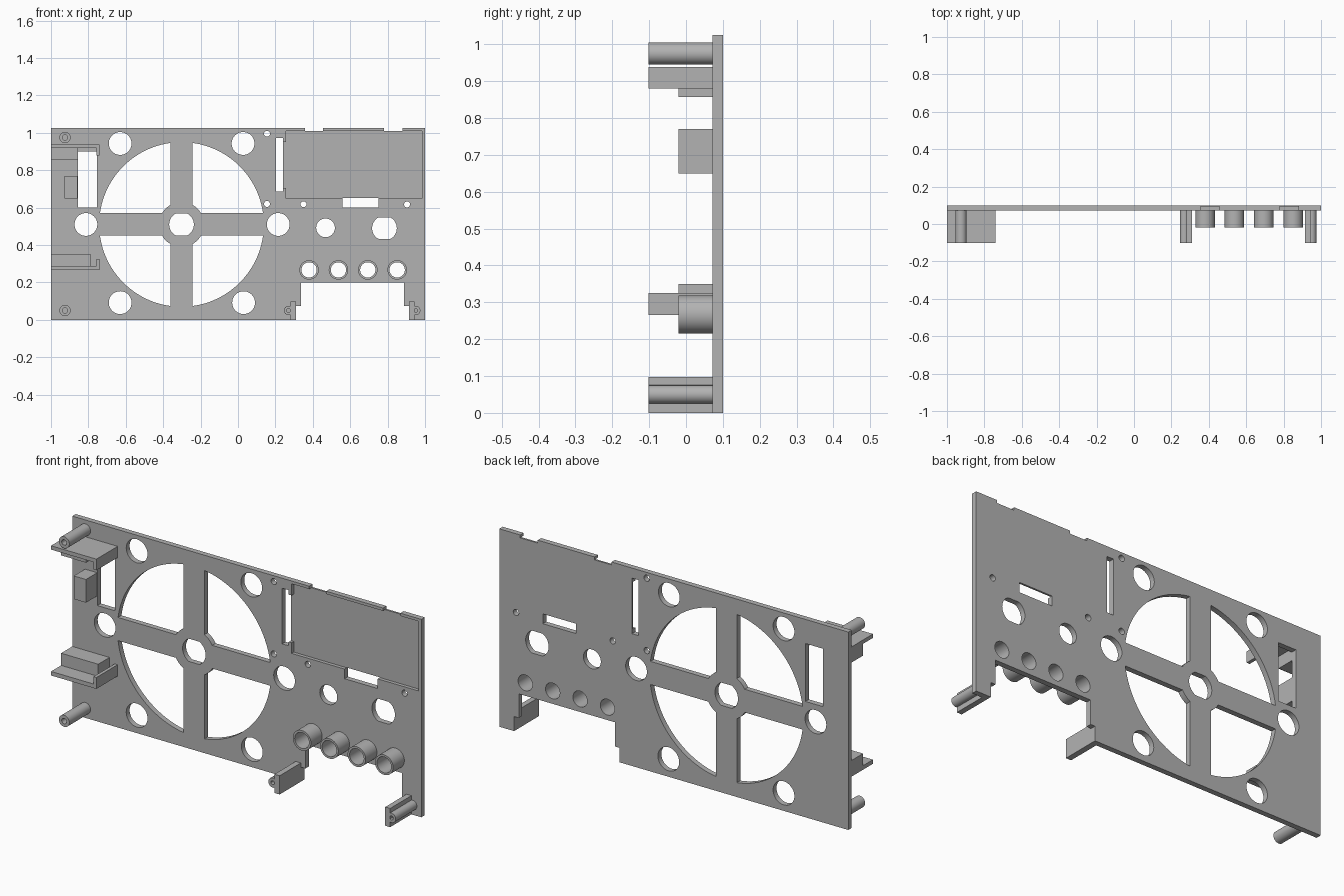
import bpy
import bmesh
from math import sin, cos, pi, asin, acos, radians

cube = bpy.data.objects.get("Cube")
if cube:
    bpy.data.objects.remove(cube, do_unlink=True)

grey = bpy.data.materials.new("matte grey")
grey.use_nodes = True
colour = (0.45, 0.45, 0.45, 1)
grey.diffuse_color = colour
grey.node_tree.nodes["Principled BSDF"].inputs["Base Color"].default_value = colour

FRONT, BACK = 0.072, 0.1      # panel faces
REACH, SHORT = -0.102, -0.02  # front ends of long and short fittings


def finish(name, bm, smooth=False):
    bmesh.ops.recalc_face_normals(bm, faces=bm.faces[:])
    mesh = bpy.data.meshes.new(name)
    bm.to_mesh(mesh)
    bm.free()
    mesh.materials.append(grey)
    ob = bpy.data.objects.new(name, mesh)
    bpy.context.collection.objects.link(ob)
    if smooth:
        shade(ob)
    return ob


def shade(ob):
    bpy.ops.object.select_all(action='DESELECT')
    ob.select_set(True)
    bpy.context.view_layer.objects.active = ob
    bpy.ops.object.shade_smooth_by_angle(angle=radians(30))


def prism(bm, pts, y0, y1):
    """Extrude an x-z outline from y0 to y1."""
    a = [bm.verts.new((x, y0, z)) for x, z in pts]
    b = [bm.verts.new((x, y1, z)) for x, z in pts]
    bm.faces.new(a)
    bm.faces.new(b[::-1])
    for i in range(len(a)):
        j = (i + 1) % len(a)
        bm.faces.new((a[i], b[i], b[j], a[j]))


def rect(x0, x1, z0, z1):
    return [(x0, z0), (x1, z0), (x1, z1), (x0, z1)]


def circle(x, z, r, flat=None, n=40):
    """Round outline, optionally flattened at top and bottom."""
    f = flat or r
    return [(x + r * cos(2 * pi * i / n), z + max(-f, min(f, r * sin(2 * pi * i / n))))
            for i in range(n)]


def boxes(name, parts):
    bm = bmesh.new()
    for x0, x1, z0, z1, y0 in parts:
        prism(bm, rect(x0, x1, z0, z1), y0, FRONT)
    return finish(name, bm)


def tube(name, x, z, r_out, r_in, y0, y1=FRONT, n=32):
    bm = bmesh.new()
    rings = [[bm.verts.new((px, y, pz)) for px, pz in circle(x, z, r, n=n)]
             for r, y in ((r_out, y0), (r_out, y1), (r_in, y1), (r_in, y0))]
    for k in range(4):
        a, b = rings[k], rings[(k + 1) % 4]
        for i in range(n):
            j = (i + 1) % n
            bm.faces.new((a[i], a[j], b[j], b[i]))
    return finish(name, bm, True)


def cut(ob, outlines, y0, y1):
    bm = bmesh.new()
    for pts in outlines:
        prism(bm, pts, y0, y1)
    cutter = finish("cutter", bm)
    cutter.hide_render = True
    mod = ob.modifiers.new("cut", 'BOOLEAN')
    mod.operation = 'DIFFERENCE'
    mod.solver = 'EXACT'
    mod.object = cutter
    bpy.context.view_layer.objects.active = ob
    bpy.ops.object.modifier_apply(modifier=mod.name)
    bpy.data.objects.remove(cutter, do_unlink=True)


# Panel outline with stepped bottom opening and top edge notches
TOP, LIP = 1.025, 1.01
outline = [(-1, 0), (0.31, 0), (0.31, 0.075), (0.336, 0.075), (0.336, 0.2),
           (0.888, 0.2), (0.888, 0.075), (0.915, 0.075), (0.915, 0), (1, 0), (1, TOP)]
for x0, x1 in ((0.78, 0.88), (0.357, 0.455)):
    outline += [(x1, TOP), (x1, LIP), (x0, LIP), (x0, TOP)]
outline.append((-1, TOP))
bm = bmesh.new()
prism(bm, outline, FRONT, BACK)
panel = finish("panel", bm)

# Shallow rectangular pocket
cut(panel, [[(0.257, 0.65), (0.983, 0.65), (0.983, LIP + 0.0005), (0.257, LIP + 0.0005),
             (0.257, 0.95), (0.23, 0.95), (0.23, 0.705), (0.257, 0.705)]], 0.0, 0.09)

# Fan grille: four quadrant openings around a hub
FX, FZ, R, HUB, W = -0.302, 0.51, 0.44, 0.12, 0.06
holes = []
for sx in (-1, 1):
    for sz in (-1, 1):
        pts = []
        for r, n, back in ((R, 24, False), (HUB, 6, True)):
            a0, a1 = asin(W / r), acos(W / r)
            arc = [a0 + (a1 - a0) * i / n for i in range(n + 1)]
            pts += [(FX + sx * r * cos(a), FZ + sz * r * sin(a))
                    for a in (arc[::-1] if back else arc)]
        holes.append(pts)
holes.append(circle(FX, FZ, 0.066, 0.059))

# Large mounting holes, connector holes and screw holes
for x, z in ((-0.63, 0.943), (0.027, 0.943), (-0.813, 0.51), (0.215, 0.51),
             (-0.63, 0.092), (0.03, 0.092)):
    holes.append(circle(x, z, 0.061))
holes.append(circle(0.468, 0.492, 0.05))
holes.append(circle(0.783, 0.49, 0.066, 0.058))
for x, z in ((0.155, 0.995), (0.155, 0.62), (0.35, 0.618), (0.904, 0.617)):
    holes.append(circle(x, z, 0.016, n=20))

# Button holes and slots
BUTTONS = [0.38 + 0.157 * i for i in range(4)]
BZ = 0.267
holes += [circle(x, BZ, 0.041, n=32) for x in BUTTONS]
holes += [rect(0.203, 0.24, 0.685, 0.973), rect(0.56, 0.75, 0.6, 0.651),
          rect(-0.856, -0.755, 0.6, 0.9)]
cut(panel, holes, 0.0, 0.2)
shade(panel)

# Button guide tubes
for i, x in enumerate(BUTTONS):
    tube(f"button_guide_{i + 1}", x, BZ, 0.052, 0.041, SHORT)

# Screw posts at the right-hand corners
for name, z in (("upper", 0.975), ("lower", 0.05)):
    tube(f"{name}_screw_post", -0.925, z, 0.03, 0.014, REACH)

# Lower brackets, each a wall with a screw tube beside it
for name, x0, x1, cx in (("inner", 0.28, 0.31, 0.27), ("outer", 0.915, 0.943, 0.95)):
    boxes(f"{name}_bracket_wall", [(x0, x1, 0, 0.097, REACH)])
    tube(f"{name}_bracket_tube", cx, 0.05, 0.025, 0.01, REACH, n=24)

# Board rails: shelf with lip, backed by a short block
boxes("upper_rail_shelf", [(-1, -0.74, 0.918, 0.938, REACH)])
boxes("upper_rail_lip", [(-0.757, -0.74, 0.88, 0.918, REACH)])
boxes("upper_rail_block", [(-1, -0.856, 0.857, 0.918, SHORT)])
boxes("lower_rail_shelf", [(-1, -0.74, 0.266, 0.287, REACH)])
boxes("lower_rail_lip", [(-0.757, -0.74, 0.287, 0.325, REACH)])
boxes("lower_rail_block", [(-1, -0.787, 0.287, 0.35, SHORT)])
boxes("side_stop_block", [(-0.927, -0.857, 0.65, 0.77, SHORT)])
